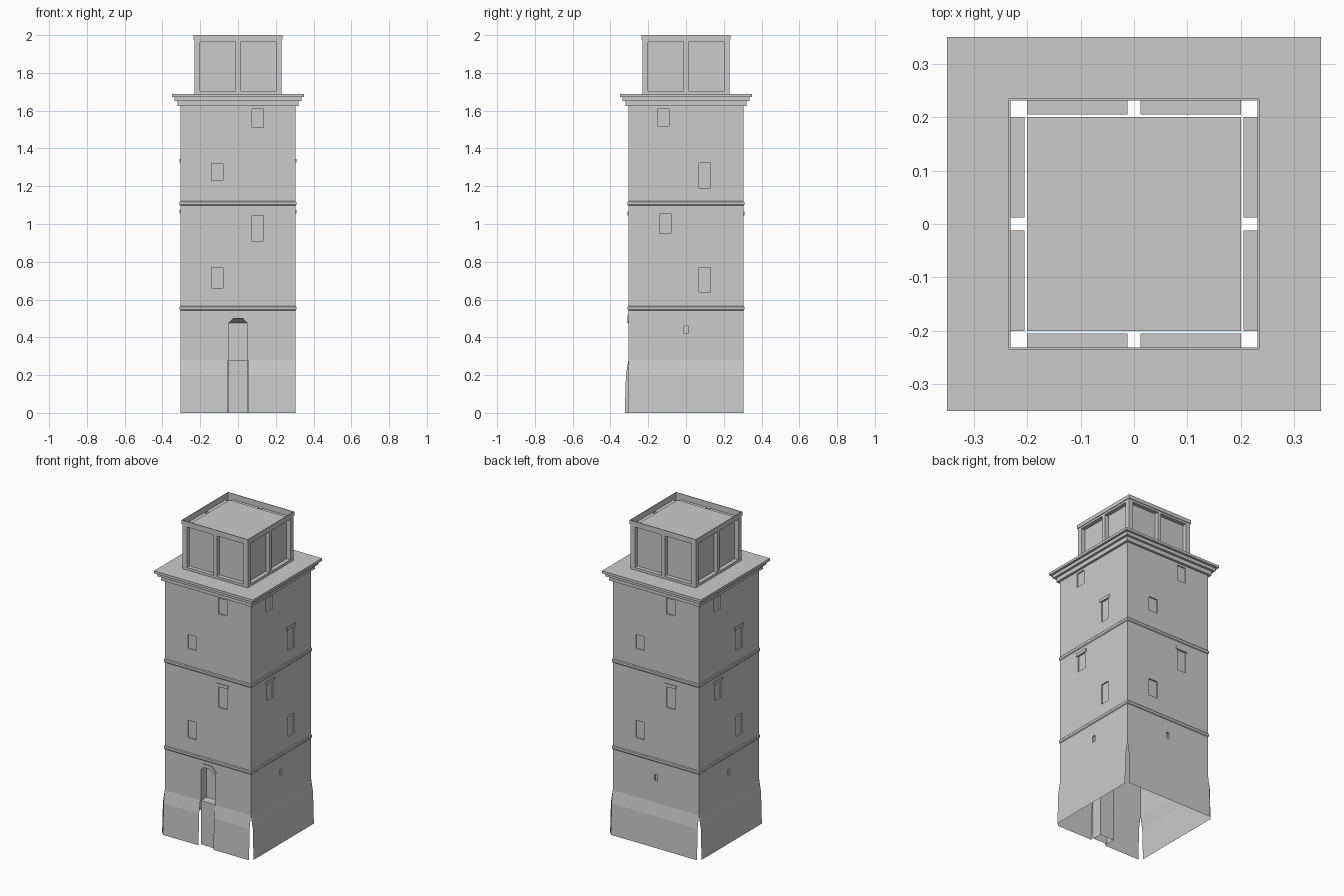
import bpy, bmesh, math
from mathutils import Matrix, Vector

if "Cube" in bpy.data.objects:
    bpy.data.objects.remove(bpy.data.objects["Cube"])

TURN = [Matrix.Rotation(math.radians(90 * k), 4, 'Z') for k in range(4)]  # front, right, back, left


def finish(name, bm, recalc=True):
    if recalc:
        bmesh.ops.recalc_face_normals(bm, faces=bm.faces)
    me = bpy.data.meshes.new(name)
    bm.to_mesh(me)
    bm.free()
    ob = bpy.data.objects.new(name, me)
    bpy.context.collection.objects.link(ob)
    return ob


def box(bm, x0, x1, y0, y1, z0, z1, m=Matrix()):
    t = Matrix.Translation(((x0 + x1) / 2, (y0 + y1) / 2, (z0 + z1) / 2))
    s = Matrix.Diagonal((x1 - x0, y1 - y0, z1 - z0, 1))
    bmesh.ops.create_cube(bm, size=1, matrix=m @ t @ s)


def quad(bm, pts, m=Matrix()):
    return bm.faces.new([bm.verts.new(m @ Vector(p)) for p in pts])


def square_loft(name, profile):
    """Sweep a (half width, height) profile round a square."""
    bm = bmesh.new()
    for m in TURN:
        for (a, z), (b, w) in zip(profile, profile[1:]):
            quad(bm, [(-a, -a, z), (a, -a, z), (b, -b, w), (-b, -b, w)], m)
    bmesh.ops.remove_doubles(bm, verts=bm.verts, dist=1e-5)
    return finish(name, bm, False)


# Shaft: solid block with window recesses and door niche cut away
H = 0.305
bm = bmesh.new()
box(bm, -H, H, -H, H, 0.28, 1.624)
shaft = finish("tower_shaft", bm)

# windows: offset along face, bottom, top, has lintel
wide = [(-.11, .66, .77, 0), (.105, .91, 1.045, 1), (-.11, 1.23, 1.32, 0), (.105, 1.51, 1.61, 0)]
side = [(.1, .64, .77, 0), (-.11, .95, 1.055, 1), (.1, 1.19, 1.325, 1), (-.12, 1.52, 1.61, 0)]
cut, lin = bmesh.new(), bmesh.new()
for k, m in enumerate(TURN):
    for u, z0, z1, lintel in (side if k % 2 else wide):
        box(cut, u - .031, u + .031, -.34, -.297, z0, z1, m)
        if lintel:
            box(lin, u - .043, u + .043, -.31, -.3, z1, z1 + .02, m)
    if k:
        box(cut, -.011, .011, -.34, -.295, .42, .46, m)
finish("window_lintels", lin)

# door niche with chamfered head and sloping ceiling
niche = bmesh.new()
for y, top in ((-.34, .515), (-.245, .476)):
    for s in (-1, 1):
        for p in ((.05, y, .2), (.05, y, .475), (.025, y, top)):
            niche.verts.new((s * p[0], p[1], p[2]))
bmesh.ops.convex_hull(niche, input=niche.verts)

for name, b in (("window_cutter", cut), ("niche_cutter", niche)):
    c = finish(name, b)
    c.hide_render = True
    mod = shaft.modifiers.new(name, 'BOOLEAN')
    mod.operation, mod.solver, mod.object = 'DIFFERENCE', 'EXACT', c
    bpy.context.view_layer.objects.active = shaft
    bpy.ops.object.modifier_apply(modifier=mod.name)
    bpy.data.objects.remove(c)

# open the shaft at both ends
bm = bmesh.new()
bm.from_mesh(shaft.data)
ends = [f for f in bm.faces if all(abs(v.co.z - .28) < 1e-4 for v in f.verts)
        or all(abs(v.co.z - 1.624) < 1e-4 for v in f.verts)]
bmesh.ops.delete(bm, geom=ends, context='FACES')
bm.to_mesh(shaft.data)
bm.free()

# Plinth: flared open panels, the front one split by the door
bm = bmesh.new()
flare = [(.305, .28), (.318, .2), (.324, 0)]
for k, m in enumerate(TURN):
    for x0, x1 in ([(-H, -.053), (.053, H)] if k == 0 else [(-H, H)]):
        for (a, z), (b, w) in zip(flare, flare[1:]):
            quad(bm, [(x0, -b, w), (x1, -b, w), (x1, -a, z), (x0, -a, z)], m)
bmesh.ops.remove_doubles(bm, verts=bm.verts, dist=1e-5)
# right-hand door reveal
quad(bm, [(.053, -.305, 0), (.053, -.305, .28), (.053, -.318, .2), (.053, -.324, 0)])
finish("plinth_panels", bm, False)

# Door block below the niche, open underneath
bm = bmesh.new()
box(bm, -.05, .05, -.305, -.245, 0, .28)
bmesh.ops.delete(bm, geom=[f for f in bm.faces if f.calc_center_median().z < .01], context='FACES')
finish("door_block", bm)

# Chamfered hood over the door
bm = bmesh.new()
inner = [(-.05, .475), (-.025, .5), (.025, .5), (.05, .475)]
outer = [(-.062, .485), (-.031, .522), (.031, .522), (.062, .485)]
for i in range(3):
    quad(bm, [(x, -.311, z) for x, z in (inner[i], inner[i + 1], outer[i + 1], outer[i])])
bmesh.ops.remove_doubles(bm, verts=bm.verts, dist=1e-5)
ext = bmesh.ops.extrude_face_region(bm, geom=bm.faces[:], use_keep_orig=True)
bmesh.ops.translate(bm, vec=(0, .008, 0),
                    verts=[g for g in ext["geom"] if isinstance(g, bmesh.types.BMVert)])
finish("door_hood", bm)

# String courses and cornice
for name, z in (("lower_string_course", .555), ("upper_string_course", 1.11)):
    square_loft(name, [(H, z - .013), (.309, z - .008), (.309, z + .006), (H, z + .011)])
square_loft("cornice", [(.305, 1.624), (.32, 1.624), (.32, 1.651), (.335, 1.651),
                        (.335, 1.672), (.35, 1.672), (.35, 1.688), (.231, 1.688)])

# Lantern room: two recessed bays on every side
bm = bmesh.new()
F, B = -.231, -.205
xs, zs = [-.231, -.2, -.012, .012, .2, .231], [1.688, 1.704, 1.963, 2.0]
for m in TURN:
    for i in range(5):
        for j in range(3):
            a, b, c, d = xs[i], xs[i + 1], zs[j], zs[j + 1]
            if i in (1, 3) and j == 1:
                ring = [(a, c), (b, c), (b, d), (a, d)]
                quad(bm, [(x, B, z) for x, z in ring], m)
                for (x, z), (u, w) in zip(ring, ring[1:] + ring[:1]):
                    quad(bm, [(x, F, z), (u, F, w), (u, B, w), (x, B, z)], m)
            else:
                quad(bm, [(a, F, c), (b, F, c), (b, F, d), (a, F, d)], m)
bmesh.ops.remove_doubles(bm, verts=bm.verts, dist=1e-5)
finish("lantern_walls", bm, False)

# Top rail and flat roof
square_loft("lantern_rail", [(.231, 1.976), (.235, 1.976), (.235, 2.0), (.231, 2.0)])
bm = bmesh.new()
quad(bm, [(-.2, -.2, 1.972), (.2, -.2, 1.972), (.2, .2, 1.972), (-.2, .2, 1.972)])
finish("lantern_roof", bm, False)
